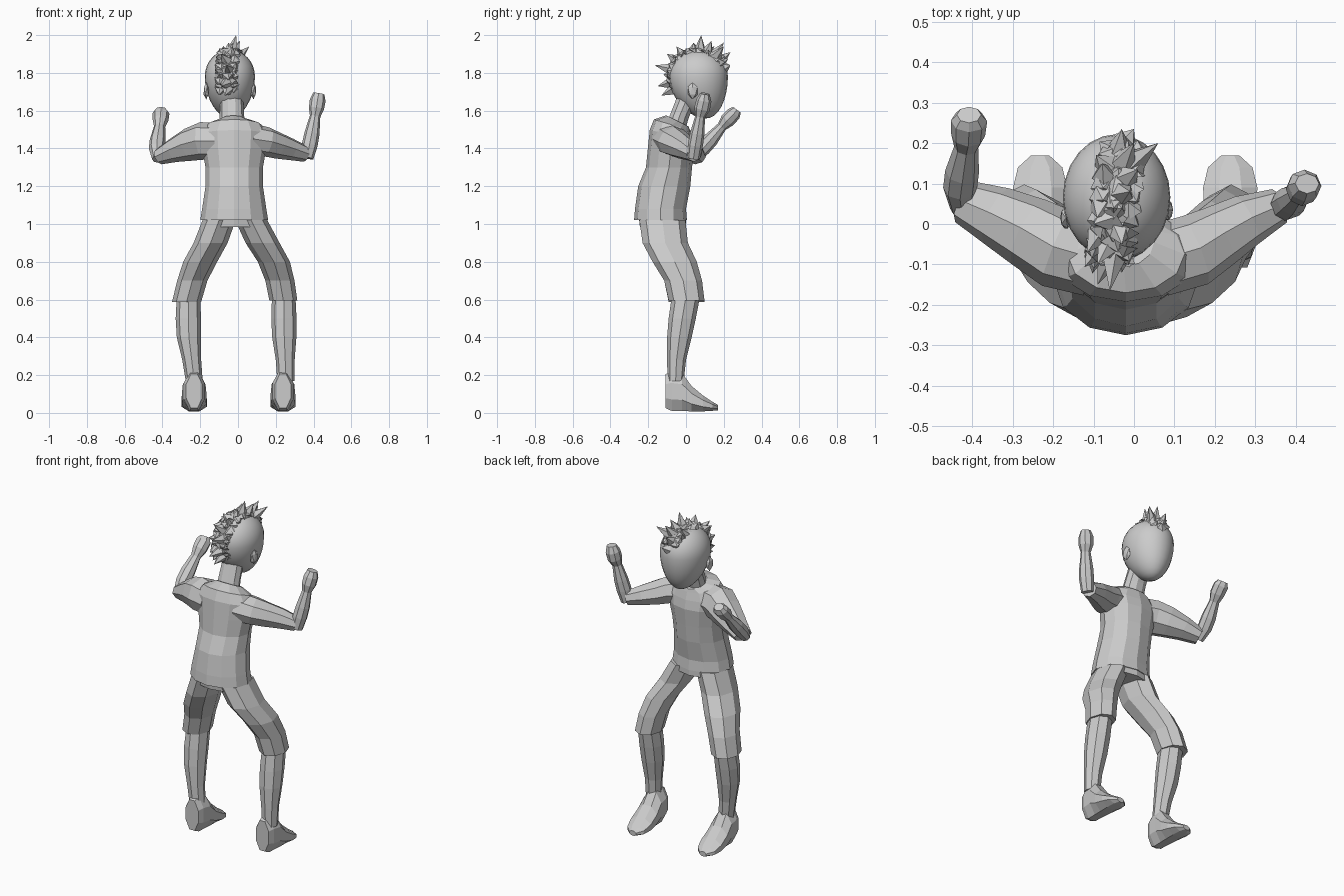
import bpy, bmesh, math, random
from mathutils import Vector

random.seed(4)
X, Y, Z = Vector((1, 0, 0)), Vector((0, 1, 0)), Vector((0, 0, 1))


def finish(name, bm):
    bmesh.ops.recalc_face_normals(bm, faces=bm.faces)
    me = bpy.data.meshes.new(name)
    bm.to_mesh(me)
    bm.free()
    ob = bpy.data.objects.new(name, me)
    bpy.context.collection.objects.link(ob)
    return ob


def loft(name, rings, n=8, ref=X, axis=None, offset=False):
    """Skin rings (x, y, z, half_a, half_b[, tilt]); axis None follows the path."""
    bm = bmesh.new()
    pts = [Vector(r[:3]) for r in rings]
    k = 1 / math.cos(math.pi / n) if offset else 1
    loops = []
    for i, r in enumerate(rings):
        t = axis or (pts[min(i + 1, len(pts) - 1)] - pts[max(i - 1, 0)]).normalized()
        u = (ref - t * ref.dot(t)).normalized()
        v = t.cross(u)
        tilt = r[5] if len(r) > 5 else 0
        loop = []
        for j in range(n):
            a = 2 * math.pi * (j + (0.5 if offset else 0)) / n
            p = pts[i] + u * r[3] * k * math.cos(a) + v * r[4] * k * math.sin(a)
            p.z += tilt * (p.y - r[1])
            loop.append(bm.verts.new(p))
        loops.append(loop)
    for A, B in zip(loops, loops[1:]):
        for j in range(n):
            bm.faces.new((A[j], A[(j + 1) % n], B[(j + 1) % n], B[j]))
    bm.faces.new(loops[0])
    bm.faces.new(loops[-1])
    return finish(name, bm)


# Shirt body, leaning back at the hem, sloping collar
loft("shirt_body", [
    (-.02, -.135, 1.02, .18, .14), (-.02, -.135, 1.08, .17, .135),
    (-.02, -.115, 1.2, .152, .138), (-.02, -.09, 1.3, .152, .122),
    (-.02, -.08, 1.4, .17, .122), (-.02, -.08, 1.475, .18, .112, -.2),
    (-.02, -.075, 1.525, .145, .095, -.3), (-.025, -.045, 1.545, .075, .06, -.5)],
    n=12, axis=Z)

# Sleeves and bent forearms ending in fists
loft("sleeve_left", [
    (-.10, -.085, 1.44, .095, .095), (-.19, -.06, 1.44, .1, .1), (-.26, -.02, 1.42, .088, .09),
    (-.34, .02, 1.39, .065, .075), (-.42, .055, 1.355, .042, .055)], ref=Z)
loft("sleeve_right", [
    (.06, -.09, 1.45, .085, .09), (.15, -.065, 1.435, .078, .09), (.21, -.03, 1.415, .07, .078),
    (.28, .01, 1.395, .058, .065), (.36, .045, 1.37, .042, .045)], ref=Z)
loft("forearm_left", [
    (-.425, .04, 1.345, .03, .03), (-.43, .09, 1.4, .042, .04), (-.425, .13, 1.445, .042, .04),
    (-.415, .19, 1.515, .03, .026), (-.41, .22, 1.55, .042, .04), (-.408, .255, 1.585, .045, .038),
    (-.408, .27, 1.605, .03, .025)])
loft("forearm_right", [
    (.365, .04, 1.35, .035, .035), (.38, .05, 1.42, .042, .04), (.392, .06, 1.48, .04, .038),
    (.408, .075, 1.57, .028, .026), (.415, .085, 1.61, .04, .042), (.422, .095, 1.655, .042, .04),
    (.428, .10, 1.69, .03, .025)])

# Shorts
loft("shorts_hips", [(-.02, -.125, 1.04, .165, .125), (-.02, -.122, .985, .17, .122)], n=12, axis=Z)
loft("shorts_left", [
    (-.10, -.125, 1.02, .088, .122), (-.145, -.11, .9, .09, .12), (-.2, -.06, .8, .09, .117),
    (-.242, -.015, .7, .08, .1), (-.272, .003, .588, .077, .095)], axis=Z)
loft("shorts_right", [
    (.07, -.125, 1.02, .085, .122), (.13, -.11, .9, .09, .12), (.19, -.06, .8, .085, .117),
    (.222, -.015, .7, .077, .1), (.24, .003, .595, .074, .095)], axis=Z)

# Shins and feet
for side, xs, fx in (("left", (-.262, -.263, -.26, -.245, -.232), -.232),
                     ("right", (.242, .243, .245, .25, .253), .238)):
    dims = [(0, .62, .062, .075), (-.02, .5, .067, .072), (-.035, .4, .064, .065),
            (-.05, .28, .05, .05), (-.055, .17, .045, .043)]
    loft("shin_" + side, [(x, y, z, a, b) for x, (y, z, a, b) in zip(xs, dims)], axis=Z)
    loft("foot_" + side, [
        (fx, -.108, .115, .042, .09), (fx, -.075, .115, .055, .105), (fx, -.02, .11, .06, .1),
        (fx, .03, .075, .065, .067), (fx, .09, .05, .067, .042), (fx, .14, .035, .055, .024),
        (fx, .17, .028, .022, .014)], axis=Y, offset=True)

# Neck
loft("neck", [(-.03, -.06, 1.49, .07, .055), (-.032, -.035, 1.57, .065, .055),
              (-.035, .02, 1.7, .06, .06)], n=10, axis=Z)

# Head: round skull narrowing to a chin
C, R = Vector((-.043, .066, 1.78)), Vector((.133, .156, .143))
bm = bmesh.new()
bmesh.ops.create_uvsphere(bm, u_segments=24, v_segments=16, radius=1)
for v in bm.verts:
    x, y, z = v.co
    d = min(z, 0) ** 2
    v.co = C + Vector((x * R.x * (1 - .12 * d), y * R.y * (1 - .1 * d) + .035 * d,
                       z * (R.z if z > 0 else .222)))
head = finish("head", bm)
bpy.context.view_layer.objects.active = head
head.select_set(True)
bpy.ops.object.shade_smooth_by_angle()

# Ears
for side, x, y in (("left", -.168, .015), ("right", .082, .035)):
    bm = bmesh.new()
    bmesh.ops.create_icosphere(bm, subdivisions=1, radius=1)
    for v in bm.verts:
        v.co = Vector((x, y, 1.705)) + Vector((v.co.x * .016, v.co.y * .03, v.co.z * .045))
    finish("ear_" + side, bm)

# Spiky crest: faceted cones growing out of the scalp
bm = bmesh.new()


def spike(base_dir, tip, r):
    base = C + Vector([base_dir[i] * R[i] * .95 for i in range(3)])
    ax = (tip - base).normalized()
    u = ax.orthogonal().normalized()
    w = ax.cross(u)
    ring = [bm.verts.new(base + (u * math.cos(a) + w * math.sin(a)) * r)
            for a in (2 * math.pi * k / 5 for k in range(5))]
    top = bm.verts.new(tip)
    for k in range(5):
        bm.faces.new((ring[k], ring[(k + 1) % 5], top))
    bm.faces.new(ring)


# Long centre spikes, tips as (x, y, z)
for tip in [(-.06, -.045, 1.63), (-.07, -.13, 1.68), (-.09, -.15, 1.73), (-.06, -.165, 1.84),
            (-.03, -.12, 1.79), (-.09, -.10, 1.9), (-.03, -.05, 1.94), (-.1, .0, 1.93),
            (-.01, .08, 2.0), (-.05, .04, 1.96), (.01, .135, 1.97), (.06, .2, 1.94),
            (0, .2, 1.96), (-.03, .235, 1.91), (.0, .235, 1.84)]:
    t = Vector(tip)
    d = Vector([(t[i] - C[i]) / R[i] for i in range(3)])
    d.x *= .6
    spike(d.normalized(), t, .034)
# Short tufts filling the strip from forehead to nape
for deg in range(35, 212, 11):
    a = math.radians(deg)
    for off in (-.3, 0, .3):
        d = Vector((off + .15 * math.cos(a), math.cos(a), math.sin(a))).normalized()
        out = Vector([d[i] * R[i] for i in range(3)]) * random.uniform(1.1, 1.22)
        lean = Vector((random.uniform(-.02, .02), random.uniform(-.02, .02), random.uniform(-.02, .01)))
        spike(d, C + out + lean, .032)
finish("hair", bm)
